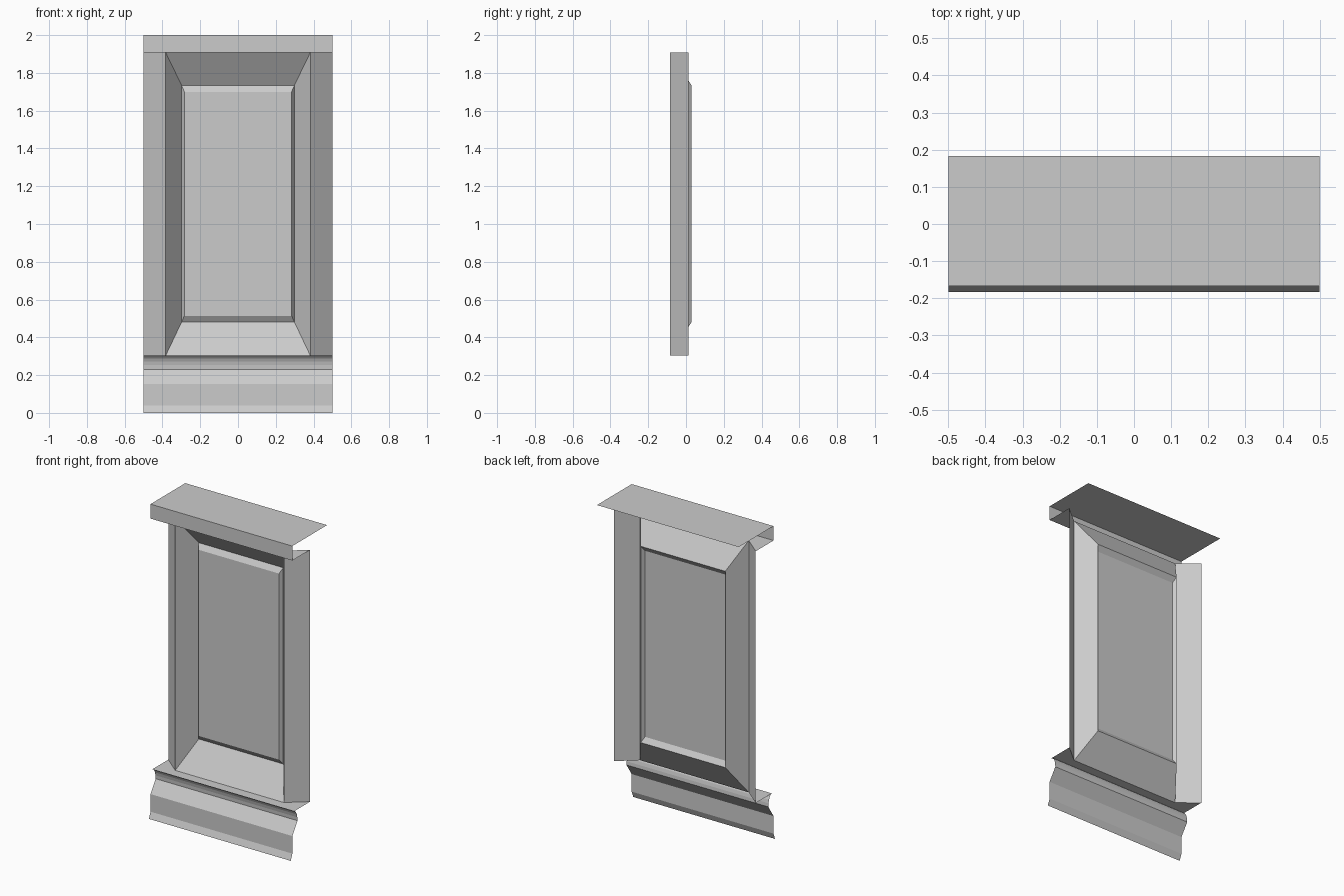
import bpy, math

if "Cube" in bpy.data.objects:
    bpy.data.objects.remove(bpy.data.objects["Cube"])

W = 0.5                    # half width of the wall section
XF = 0.383                 # half width of the panel frame edge
YF, YW = -0.085, 0.012     # frame edge depth, outer joint depth
Z0, Z1 = 0.303, 1.908      # bottom and top of the panelled part


def make(name, verts, faces):
    me = bpy.data.meshes.new(name)
    me.from_pydata(verts, [], faces)
    me.update()
    ob = bpy.data.objects.new(name, me)
    bpy.context.collection.objects.link(ob)
    return ob


def strip(name, profile):
    """Sweep an open (y, z) profile, listed bottom to top, along x."""
    verts = [(x, y, z) for y, z in profile for x in (-W, W)]
    faces = [(2*i, 2*i+1, 2*i+3, 2*i+2) for i in range(len(profile) - 1)]
    return make(name, verts, faces)


def shelf(name, y_front, z, up):
    """Horizontal face reaching from a front edge back to the wall outline."""
    outline = [(-W, y_front), (W, y_front), (W, YW), (XF, YF), (-XF, YF), (-W, YW)]
    order = list(range(6)) if up else list(range(5, -1, -1))
    return make(name, [(x, y, z) for x, y in outline], [order])


# Base moulding: splayed foot, flat band, slope and overhanging cove
cove = [(-0.150 + 0.035 * math.cos(t), 0.23 + (Z0 - 0.23) * math.sin(t))
        for t in [math.pi / 2 * i / 5 for i in range(6)]]
strip("base_moulding", [(-0.183, 0), (-0.167, 0.04), (-0.167, 0.152)] + cove)
shelf("base_moulding_top", -0.150, Z0, True)

# Cap: underside, front edge and flat top
strip("cap", [(-0.167, Z1), (-0.167, 2.0), (0.183, 2.0)])
shelf("cap_underside", -0.167, Z1, False)

# Angled side strips
for name, s in (("left_side_strip", -1), ("right_side_strip", 1)):
    face = (0, 1, 2, 3) if s > 0 else (3, 2, 1, 0)
    make(name, [(s*XF, YF, Z0), (s*W, YW, Z0), (s*W, YW, Z1), (s*XF, YF, Z1)], [face])

# Recessed panel: nested rectangles (half width, y, low z, high z)
rings = [(XF, YF, Z0, Z1), (0.298, 0.03, 0.482, 1.733), (0.284, 0.008, 0.514, 1.70)]
verts = [p for x, y, a, b in rings
         for p in ((-x, y, a), (x, y, a), (x, y, b), (-x, y, b))]
faces = [(4*r + i, 4*r + (i+1) % 4, 4*r + 4 + (i+1) % 4, 4*r + 4 + i)
         for r in range(2) for i in range(4)]
make("raised_panel", verts, faces + [(8, 9, 10, 11)])
